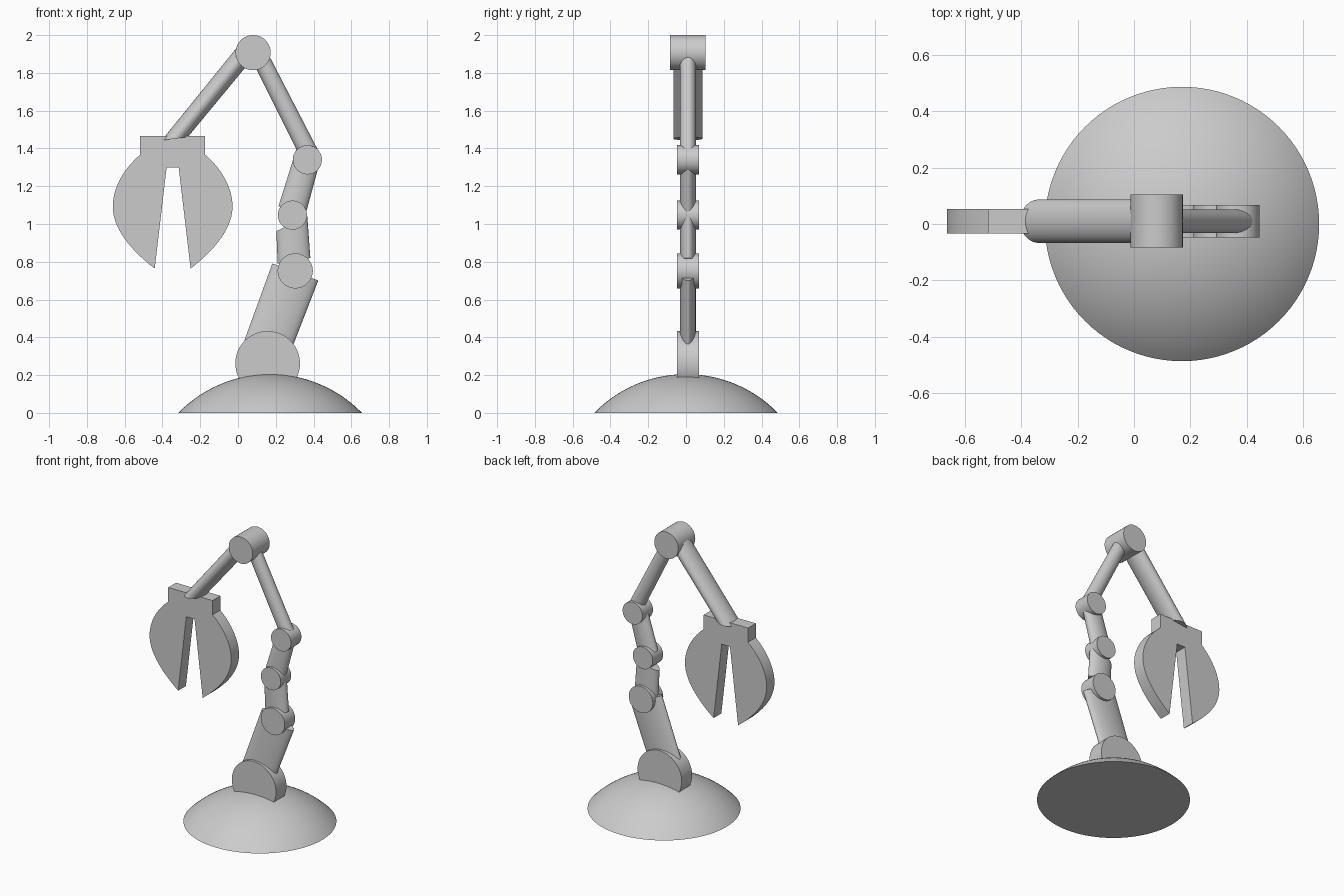
import bpy, bmesh, math
from mathutils import Vector
from mathutils.geometry import interpolate_bezier

if "Cube" in bpy.data.objects:
    bpy.data.objects.remove(bpy.data.objects["Cube"])

YC = 0.01  # the arm sits slightly behind the base centre
grey = bpy.data.materials.new("light grey")
grey.diffuse_color = (0.6, 0.6, 0.6, 1)
grey.use_nodes = True
grey.node_tree.nodes["Principled BSDF"].inputs["Base Color"].default_value = grey.diffuse_color


def finish(name, bm, smooth=True):
    bmesh.ops.recalc_face_normals(bm, faces=bm.faces)
    me = bpy.data.meshes.new(name)
    bm.to_mesh(me)
    bm.free()
    ob = bpy.data.objects.new(name, me)
    bpy.context.collection.objects.link(ob)
    me.materials.append(grey)
    if smooth:
        bpy.ops.object.select_all(action='DESELECT')
        ob.select_set(True)
        bpy.context.view_layer.objects.active = ob
        bpy.ops.object.shade_smooth_by_angle(angle=math.radians(35))
    return ob


def loft(name, rings):
    """Skin a list of closed rings of points and cap both ends."""
    bm = bmesh.new()
    loops = [[bm.verts.new(p) for p in r] for r in rings]
    n = len(loops[0])
    for a, b in zip(loops, loops[1:]):
        for i in range(n):
            j = (i + 1) % n
            bm.faces.new((a[i], a[j], b[j], b[i]))
    bm.faces.new(loops[0])
    bm.faces.new(loops[-1])
    return finish(name, bm)


def ellipse(centre, u, v, n=64):
    return [centre + u * math.cos(2 * math.pi * i / n) + v * math.sin(2 * math.pi * i / n)
            for i in range(n)]


def joint(name, x, z, r, half):
    """Round pin lying along y."""
    loft(name, [ellipse(Vector((x, YC + s * half, z)), Vector((r, 0, 0)), Vector((0, 0, r)))
                for s in (-1, 1)])


def limb(name, half, *ends):
    """Oval rod; each end is given by its left and right corner in front view."""
    rings = []
    for x1, z1, x2, z2 in ends:
        a, b = Vector((x1, YC, z1)), Vector((x2, YC, z2))
        rings.append(ellipse((a + b) / 2, (b - a) / 2, Vector((0, half, 0))))
    loft(name, rings)


# domed base: a shallow spherical cap
R, H = 0.486, 0.205
S = (R * R + H * H) / (2 * H)
edge = math.asin(R / S)
rings = []
for k in range(25):
    t = edge * (1 - k / 24) + 0.004 * k / 24
    r, z = S * math.sin(t), S * math.cos(t) - (S - H)
    rings.append(ellipse(Vector((0.17, 0, max(z, 0))), Vector((r, 0, 0)), Vector((0, r, 0)), 96))
loft("base_dome", rings)

# joints
joint("base_joint", 0.157, 0.262, 0.171, 0.058)
joint("lower_joint", 0.303, 0.752, 0.093, 0.058)
joint("middle_joint", 0.288, 1.047, 0.077, 0.058)
joint("upper_joint", 0.367, 1.340, 0.077, 0.058)
joint("top_joint", 0.080, 1.907, 0.093, 0.094)

# arm segments
limb("lower_arm", 0.042, (0.018, 0.34, 0.25, 0.25), (0.182, 0.791, 0.425, 0.701))
limb("second_arm", 0.042, (0.21, 0.79, 0.383, 0.82), (0.203, 0.962, 0.367, 1.04))
limb("third_arm", 0.042, (0.214, 1.093, 0.361, 1.062), (0.309, 1.396, 0.43, 1.317))
limb("upper_arm", 0.042, (0.319, 1.375, 0.42, 1.398), (0.071, 1.873, 0.166, 1.889))
limb("forearm", 0.077, (-0.404, 1.443, -0.266, 1.46), (0.0, 1.942, 0.04, 1.83))

# claw: half outline (offset from centre line, z), mirrored and extruded
half = [Vector((0.172, 1.467, 0))]
half += interpolate_bezier(Vector((0.172, 1.367, 0)), Vector((0.253, 1.298, 0)),
                           Vector((0.317, 1.198, 0)), Vector((0.317, 1.092, 0)), 14)
half += interpolate_bezier(Vector((0.317, 1.092, 0)), Vector((0.317, 0.98, 0)),
                           Vector((0.227, 0.865, 0)), Vector((0.095, 0.764, 0)), 14)[1:]
half += [Vector((0.032, 1.299, 0))]
outline = [(p.x, p.y) for p in half] + [(-p.x, p.y) for p in reversed(half)]
bm = bmesh.new()
face = bm.faces.new([bm.verts.new((-0.346 + x, YC - 0.043, z)) for x, z in outline])
ext = bmesh.ops.extrude_face_region(bm, geom=[face])
bmesh.ops.translate(bm, vec=(0, 0.086, 0),
                    verts=[g for g in ext["geom"] if isinstance(g, bmesh.types.BMVert)])
finish("claw", bm)
